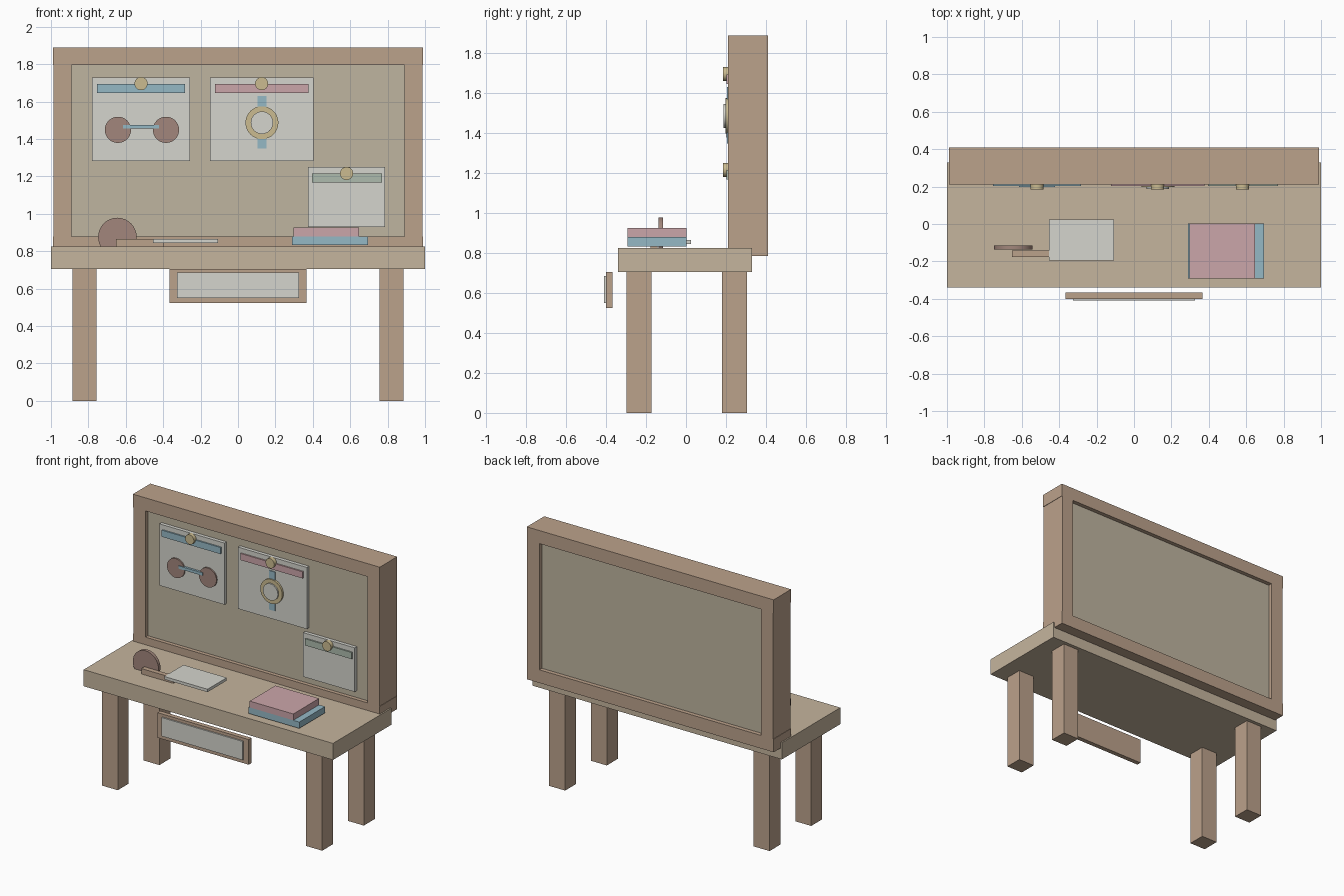
import bpy
from math import radians

if "Cube" in bpy.data.objects:
    bpy.data.objects.remove(bpy.data.objects["Cube"])


def mat(name, r, g, b):
    m = bpy.data.materials.new(name)
    m.diffuse_color = (r, g, b, 1)
    m.use_nodes = True
    m.node_tree.nodes["Principled BSDF"].inputs["Base Color"].default_value = m.diffuse_color
    return m


WOOD = mat("wood", 0.50, 0.36, 0.26)
TOP = mat("light_wood", 0.56, 0.46, 0.34)
CORK = mat("cork", 0.52, 0.46, 0.35)
PAPER = mat("paper", 0.66, 0.66, 0.61)
BLUE = mat("blue", 0.30, 0.48, 0.56)
PINK = mat("pink", 0.60, 0.38, 0.40)
GREEN = mat("green", 0.42, 0.50, 0.42)
GOLD = mat("gold", 0.60, 0.50, 0.28)
DARK = mat("dark_wood", 0.36, 0.24, 0.20)


def box(name, x, y, z, m):
    """Box from (min, max) ranges on each axis."""
    bpy.ops.mesh.primitive_cube_add(size=1, location=[(a + b) / 2 for a, b in (x, y, z)])
    o = bpy.context.object
    o.name = name
    o.scale = [b - a for a, b in (x, y, z)]
    bpy.ops.object.transform_apply(location=False, rotation=False, scale=True)
    o.data.materials.append(m)
    return o


def disc(name, x, z, r, y, m):
    """Cylinder facing the front, between two y values."""
    bpy.ops.mesh.primitive_cylinder_add(vertices=32, radius=r, depth=y[1] - y[0],
                                        location=(x, (y[0] + y[1]) / 2, z),
                                        rotation=(radians(90), 0, 0))
    o = bpy.context.object
    o.name = name
    o.data.materials.append(m)
    bpy.ops.object.shade_smooth_by_angle(angle=radians(30))
    return o


# Desk
box("desk_top", (-1, 1), (-0.34, 0.33), (0.705, 0.825), TOP)
for side, sx in (("left", -0.82), ("right", 0.82)):
    for end, sy in (("front", -0.235), ("back", 0.242)):
        box(f"{end}_{side}_leg", (sx - 0.064, sx + 0.064), (sy - 0.063, sy + 0.063), (0, 0.705), WOOD)

# Drawer front with pale inset panel
box("drawer_front", (-0.366, 0.366), (-0.40, -0.367), (0.524, 0.706), WOOD)
box("drawer_panel", (-0.325, 0.325), (-0.41, -0.40), (0.55, 0.685), PAPER)

# Pin board and its frame
box("board", (-0.9, 0.9), (0.238, 0.38), (0.86, 1.81), CORK)
FY = (0.21, 0.41)
box("frame_top", (-0.99, 0.99), FY, (1.795, 1.89), WOOD)
box("frame_bottom", (-0.99, 0.99), FY, (0.785, 0.88), WOOD)
box("frame_left", (-0.987, -0.89), FY, (0.88, 1.795), WOOD)
box("frame_right", (0.89, 0.987), FY, (0.88, 1.795), WOOD)

# Pinned sheets: paper range, heading strip range, colour
sheets = [
    ((-0.78, -0.257), (1.283, 1.73), (-0.754, -0.283), BLUE),
    ((-0.15, 0.403), (1.283, 1.73), (-0.123, 0.377), PINK),
    ((0.374, 0.787), (0.93, 1.25), (0.396, 0.77), GREEN),
]
for i, (px, pz, bx, m) in enumerate(sheets, 1):
    top = pz[1]
    box(f"sheet_{i}", px, (0.213, 0.238), pz, PAPER)
    box(f"heading_strip_{i}", bx, (0.203, 0.22), (top - 0.083, top - 0.035), m)
    disc(f"pin_{i}", sum(px) / 2, top - 0.034, 0.035, (0.185, 0.215), GOLD)

# Wheel and axle sketch on the first sheet
for side, x in (("left", -0.642), ("right", -0.385)):
    disc(f"sketch_wheel_{side}", x, 1.449, 0.07, (0.203, 0.22), DARK)
box("sketch_axle", (-0.615, -0.423), (0.197, 0.214), (1.455, 1.476), BLUE)

# Dial sketch on the second sheet
box("dial_strap", (0.104, 0.152), (0.206, 0.22), (1.348, 1.631), BLUE)
disc("dial_rim", 0.128, 1.487, 0.088, (0.198, 0.22), GOLD)
disc("dial_face", 0.128, 1.487, 0.06, (0.188, 0.21), PAPER)

# Things on the desk
disc("desk_wheel", -0.645, 0.876, 0.103, (-0.137, -0.114), DARK)
box("desk_rod", (-0.652, -0.395), (-0.177, -0.142), (0.825, 0.864), WOOD)
box("loose_paper", (-0.455, -0.108), (-0.195, 0.025), (0.845, 0.866), PAPER)
box("lower_book", (0.289, 0.696), (-0.292, 0.003), (0.834, 0.88), BLUE)
box("upper_book", (0.298, 0.648), (-0.292, 0.003), (0.88, 0.926), PINK)
